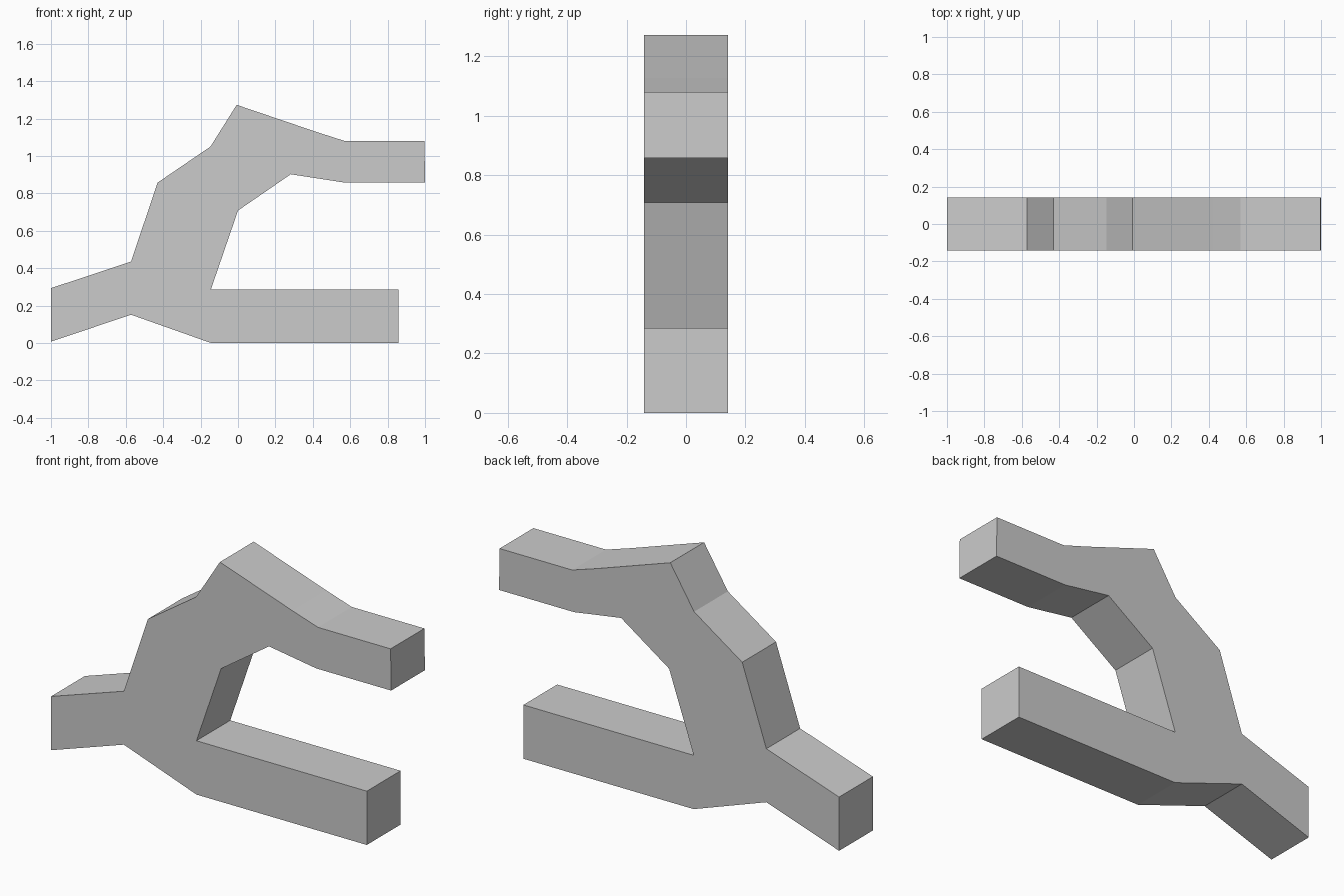
import bpy
import bmesh

if "Cube" in bpy.data.objects:
    bpy.data.objects.remove(bpy.data.objects["Cube"])

HALF_DEPTH = 0.142

# One flat grey
grey = bpy.data.materials.new("light_grey")
grey.diffuse_color = (0.6, 0.6, 0.6, 1.0)
grey.use_nodes = True
grey.node_tree.nodes["Principled BSDF"].inputs["Base Color"].default_value = grey.diffuse_color

# Side outline (x, z) of the branching bracket
outline = [
    (-1.0, 0.007), (-0.572, 0.151), (-0.145, 0.0),      # underside of tail
    (0.857, 0.0), (0.857, 0.286), (-0.145, 0.286),      # lower arm
    (0.0, 0.708), (0.282, 0.902), (0.56, 0.859),        # inner curve
    (1.0, 0.859), (0.997, 1.08), (0.57, 1.08),          # upper arm
    (0.42, 1.128), (-0.007, 1.273), (-0.147, 1.05),     # peak
    (-0.43, 0.857), (-0.572, 0.435), (-1.0, 0.293),     # back and tail top
]

# Extrude the outline through the depth
bm = bmesh.new()
front = bm.faces.new([bm.verts.new((x, -HALF_DEPTH, z)) for x, z in outline])
extruded = bmesh.ops.extrude_face_region(bm, geom=[front], use_keep_orig=True)
moved = [g for g in extruded["geom"] if isinstance(g, bmesh.types.BMVert)]
bmesh.ops.translate(bm, verts=moved, vec=(0, 2 * HALF_DEPTH, 0))
bmesh.ops.recalc_face_normals(bm, faces=bm.faces)

mesh = bpy.data.meshes.new("branching_bracket")
bm.to_mesh(mesh)
bm.free()
mesh.materials.append(grey)
bpy.context.collection.objects.link(bpy.data.objects.new("branching_bracket", mesh))
